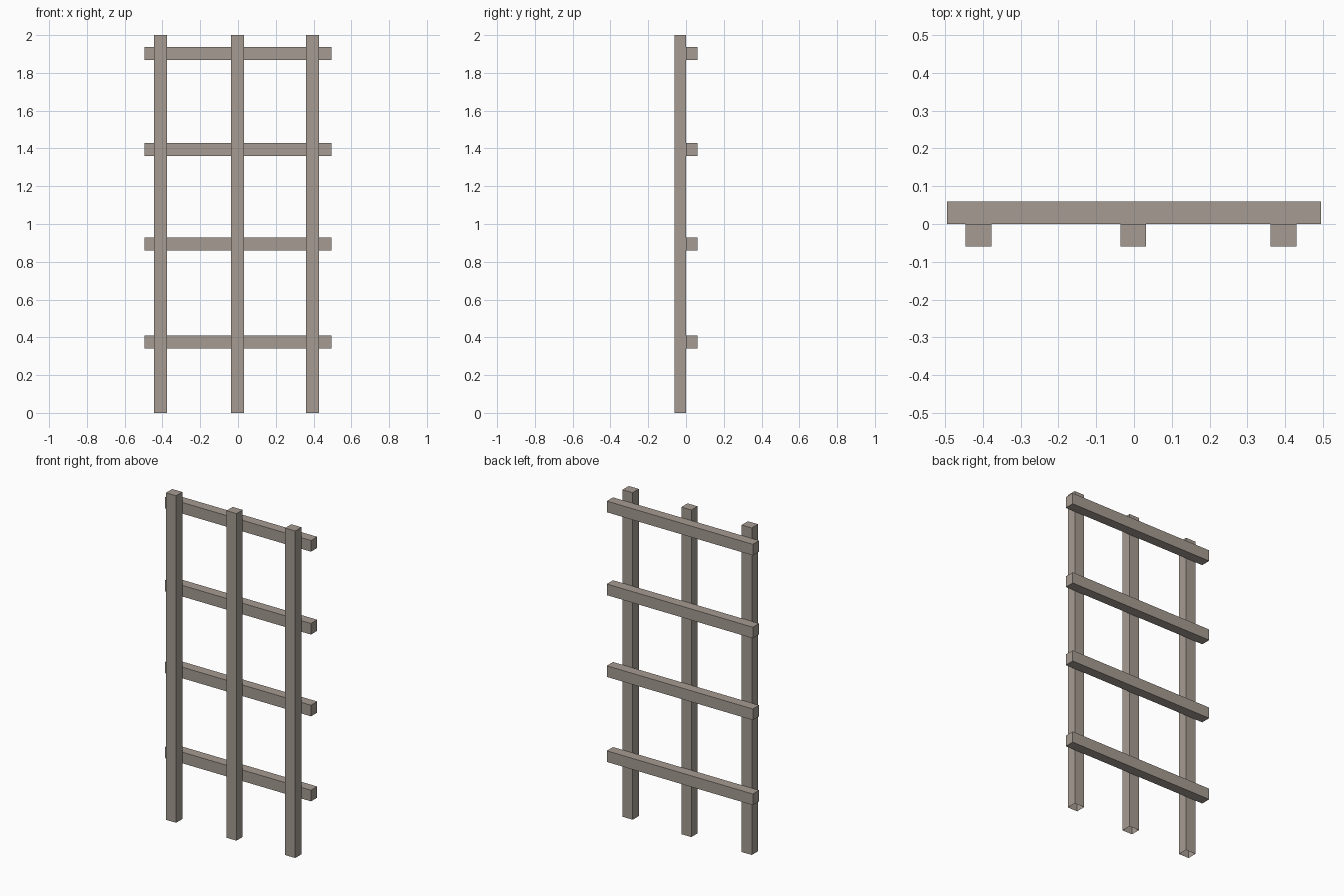
import bpy
import bmesh

if "Cube" in bpy.data.objects:
    bpy.data.objects.remove(bpy.data.objects["Cube"])

# One weathered wood colour
wood = bpy.data.materials.new("weathered_wood")
wood.diffuse_color = (0.381, 0.332, 0.287, 1.0)
wood.use_nodes = True
wood.node_tree.nodes["Principled BSDF"].inputs["Base Color"].default_value = wood.diffuse_color


def beam(name, lo, hi, open_bottom=False):
    """Square-cut timber between two opposite corners."""
    bm = bmesh.new()
    bmesh.ops.create_cube(bm, size=1.0)
    for v in bm.verts:
        v.co = [lo[i] + (v.co[i] + 0.5) * (hi[i] - lo[i]) for i in range(3)]
    if open_bottom:
        bm.normal_update()
        under = [f for f in bm.faces if f.normal.z < -0.9]
        bmesh.ops.delete(bm, geom=under, context='FACES_ONLY')
    mesh = bpy.data.meshes.new(name)
    bm.to_mesh(mesh)
    bm.free()
    mesh.materials.append(wood)
    obj = bpy.data.objects.new(name, mesh)
    bpy.context.collection.objects.link(obj)
    return obj


# Three upright posts at the front, open at the foot
for name, x in (("left_post", -0.411), ("middle_post", -0.002), ("right_post", 0.395)):
    beam(name, (x - 0.034, -0.06, 0.0), (x + 0.034, 0.0, 2.0), open_bottom=True)

# Four cross rails behind the posts
for i, z in enumerate((0.375, 0.895, 1.395, 1.902)):
    beam(f"cross_rail_{i + 1}", (-0.494, 0.0, z - 0.034), (0.494, 0.06, z + 0.034))
